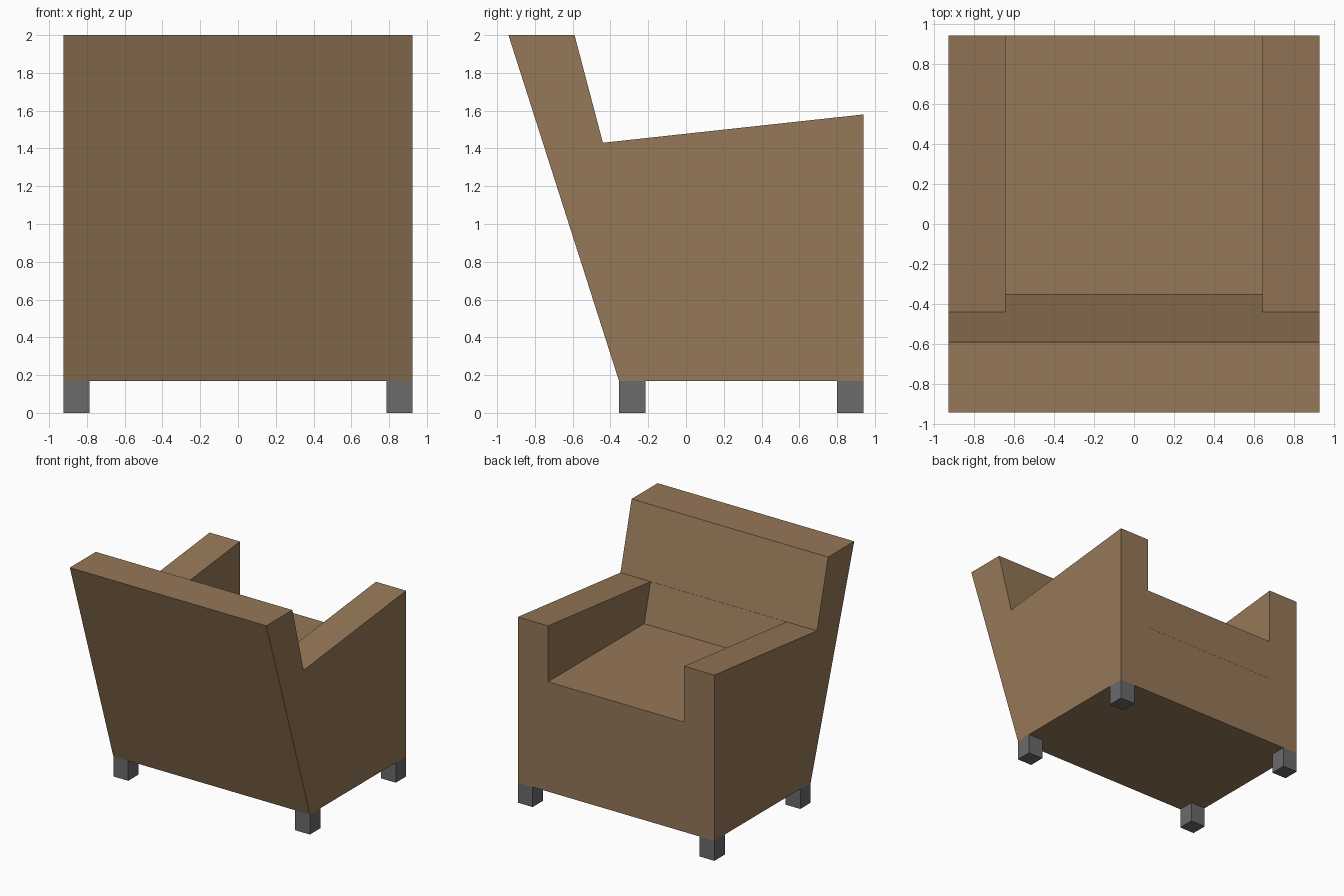
import bpy, bmesh

if "Cube" in bpy.data.objects:
    bpy.data.objects.remove(bpy.data.objects["Cube"])


def material(name, rgb):
    m = bpy.data.materials.new(name)
    m.diffuse_color = (*rgb, 1)
    m.use_nodes = True
    m.node_tree.nodes["Principled BSDF"].inputs["Base Color"].default_value = m.diffuse_color
    return m


brown = material("brown upholstery", (0.305, 0.188, 0.098))
grey = material("grey leg", (0.145, 0.145, 0.145))


def prism(name, profile, x0, x1, mat):
    """Extrude a (y, z) profile along x."""
    bm = bmesh.new()
    face = bm.faces.new([bm.verts.new((x0, y, z)) for y, z in profile])
    ext = bmesh.ops.extrude_face_region(bm, geom=[face])
    moved = [v for v in ext["geom"] if isinstance(v, bmesh.types.BMVert)]
    bmesh.ops.translate(bm, verts=moved, vec=(x1 - x0, 0, 0))
    bmesh.ops.recalc_face_normals(bm, faces=bm.faces)
    mesh = bpy.data.meshes.new(name)
    bm.to_mesh(mesh)
    bm.free()
    mesh.materials.append(mat)
    ob = bpy.data.objects.new(name, mesh)
    bpy.context.collection.objects.link(ob)
    return ob


W, INNER = 0.925, 0.64
FRONT, HEEL, FLOOR = 0.94, -0.355, 0.17
SEAT_LOW, SEAT_TOP = 0.76, 1.105


def back_y(z):
    """Inner face of the raked backrest."""
    return -0.59 + (2.0 - z) * 0.15 / 0.57


# Frame: arms, raked back and base in one side profile
frame = prism("armchair_frame",
              [(-0.94, 2.0), (-0.59, 2.0), (-0.44, 1.43),
               (FRONT, 1.58), (FRONT, FLOOR), (HEEL, FLOOR)], -W, W, brown)

# Seat well cut between the arms
cutter = prism("seat_well_cutter",
               [(back_y(2.2) + 0.002, 2.2), (back_y(SEAT_LOW) + 0.002, SEAT_LOW),
                (1.2, SEAT_LOW), (1.2, 2.2)], -INNER, INNER, brown)
cutter.hide_render = True
cut = frame.modifiers.new("seat well", 'BOOLEAN')
cut.operation, cut.solver, cut.object = 'DIFFERENCE', 'EXACT', cutter
bpy.context.view_layer.objects.active = frame
bpy.ops.object.modifier_apply(modifier=cut.name)
bpy.data.objects.remove(cutter)

# Seat cushion filling the lower part of the well, a hair proud in front
prism("seat_cushion",
      [(back_y(SEAT_TOP) + 0.002, SEAT_TOP), (back_y(SEAT_LOW) + 0.002, SEAT_LOW),
       (FRONT + 0.001, SEAT_LOW), (FRONT + 0.001, SEAT_TOP)], -INNER, INNER, brown)

# Four square legs flush with the corners
LEG = 0.14
for row, y in (("back", HEEL), ("front", FRONT - LEG)):
    for side, x in (("left", -W), ("right", W - LEG)):
        prism(f"{row}_{side}_leg",
              [(y, 0), (y + LEG, 0), (y + LEG, FLOOR), (y, FLOOR)], x, x + LEG, grey)
